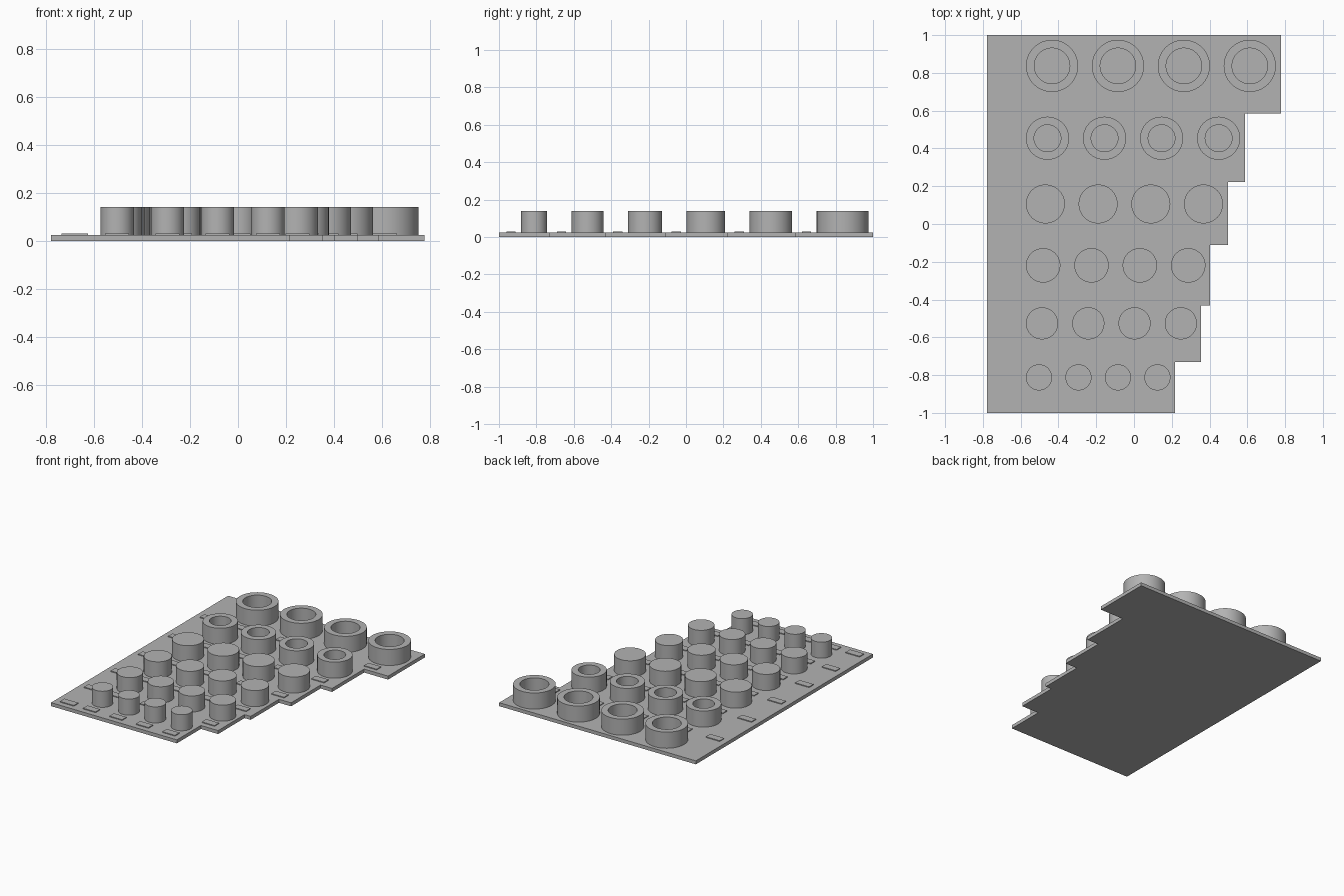
import bpy
import bmesh
from math import cos, sin, tau

cube = bpy.data.objects.get("Cube")
if cube:
    bpy.data.objects.remove(cube)

grey = bpy.data.materials.new("plain grey")
grey.use_nodes = True
grey.diffuse_color = (0.45, 0.45, 0.45, 1)
grey.node_tree.nodes["Principled BSDF"].inputs["Base Color"].default_value = (0.45, 0.45, 0.45, 1)

BASE, TOP = 0.025, 0.14
LEFT, PEG_LEFT = -0.778, -0.572
SEGMENTS = 64

# Each row: centre y, peg radius, hole radius, spacing, plate right edge, plate front edge
ROWS = [
    (0.837, 0.138, 0.094, 0.349, 0.777, 0.585),
    (0.454, 0.114, 0.071, 0.302, 0.588, 0.222),
    (0.106, 0.103, 0, 0.279, 0.497, -0.111),
    (-0.219, 0.091, 0, 0.256, 0.402, -0.431),
    (-0.526, 0.085, 0, 0.245, 0.354, -0.73),
    (-0.812, 0.069, 0, 0.209, 0.217, -1),
]


def finish(name, bm, smooth=False):
    bmesh.ops.recalc_face_normals(bm, faces=bm.faces)
    mesh = bpy.data.meshes.new(name)
    bm.to_mesh(mesh)
    bm.free()
    mesh.materials.append(grey)
    obj = bpy.data.objects.new(name, mesh)
    bpy.context.collection.objects.link(obj)
    if smooth:
        bpy.ops.object.select_all(action="DESELECT")
        obj.select_set(True)
        bpy.context.view_layer.objects.active = obj
        bpy.ops.object.shade_smooth_by_angle()
    return obj


def extrude_outline(name, outline, z0, z1):
    bm = bmesh.new()
    face = bm.faces.new([bm.verts.new((x, y, z0)) for x, y in outline])
    new = bmesh.ops.extrude_face_region(bm, geom=[face], use_keep_orig=True)["geom"]
    verts = [v for v in new if isinstance(v, bmesh.types.BMVert)]
    bmesh.ops.translate(bm, verts=verts, vec=(0, 0, z1 - z0))
    return finish(name, bm)


def peg(name, x, y, radius, hole):
    # Lathe a wall profile; hollow pegs are open down to the plate
    profile = [(radius, BASE - 0.005), (radius, TOP)]
    if hole:
        profile += [(hole, TOP), (hole, BASE - 0.005)]
    bm = bmesh.new()
    rings = [[bm.verts.new((x + r * cos(tau * i / SEGMENTS), y + r * sin(tau * i / SEGMENTS), z))
              for i in range(SEGMENTS)] for r, z in profile]
    pairs = list(zip(rings, rings[1:]))
    if hole:
        pairs.append((rings[-1], rings[0]))
    else:
        bm.faces.new(rings[0])
        bm.faces.new(rings[-1])
    for a, b in pairs:
        for i in range(SEGMENTS):
            j = (i + 1) % SEGMENTS
            bm.faces.new((a[i], a[j], b[j], b[i]))
    finish(name, bm, smooth=True)


def blank_label(name, x, y, width):
    w, d = width / 2, 0.025
    outline = [(x - w, y - d), (x + w, y - d), (x + w, y + d), (x - w, y + d)]
    extrude_outline(name, outline, BASE - 0.001, BASE + 0.006)


# Stepped base plate
outline = [(LEFT, -1), (LEFT, 1)]
back = 1
for row in ROWS:
    right, front = row[4:]
    outline += [(right, back), (right, front)]
    back = front
extrude_outline("base_plate", outline, 0, BASE)

# Four pegs per row, with blank raised labels in front and at the left
for r, (y, radius, hole, spacing, _, _) in enumerate(ROWS, 1):
    label_y = y - radius - 0.055
    blank_label(f"row_{r}_label", -0.68, label_y, 0.11)
    for c in range(4):
        x = PEG_LEFT + radius + c * spacing
        peg(f"row_{r}_{'ring' if hole else 'peg'}_{c + 1}", x, y, radius, hole)
        blank_label(f"row_{r}_peg_label_{c + 1}", x, label_y, 0.1)
